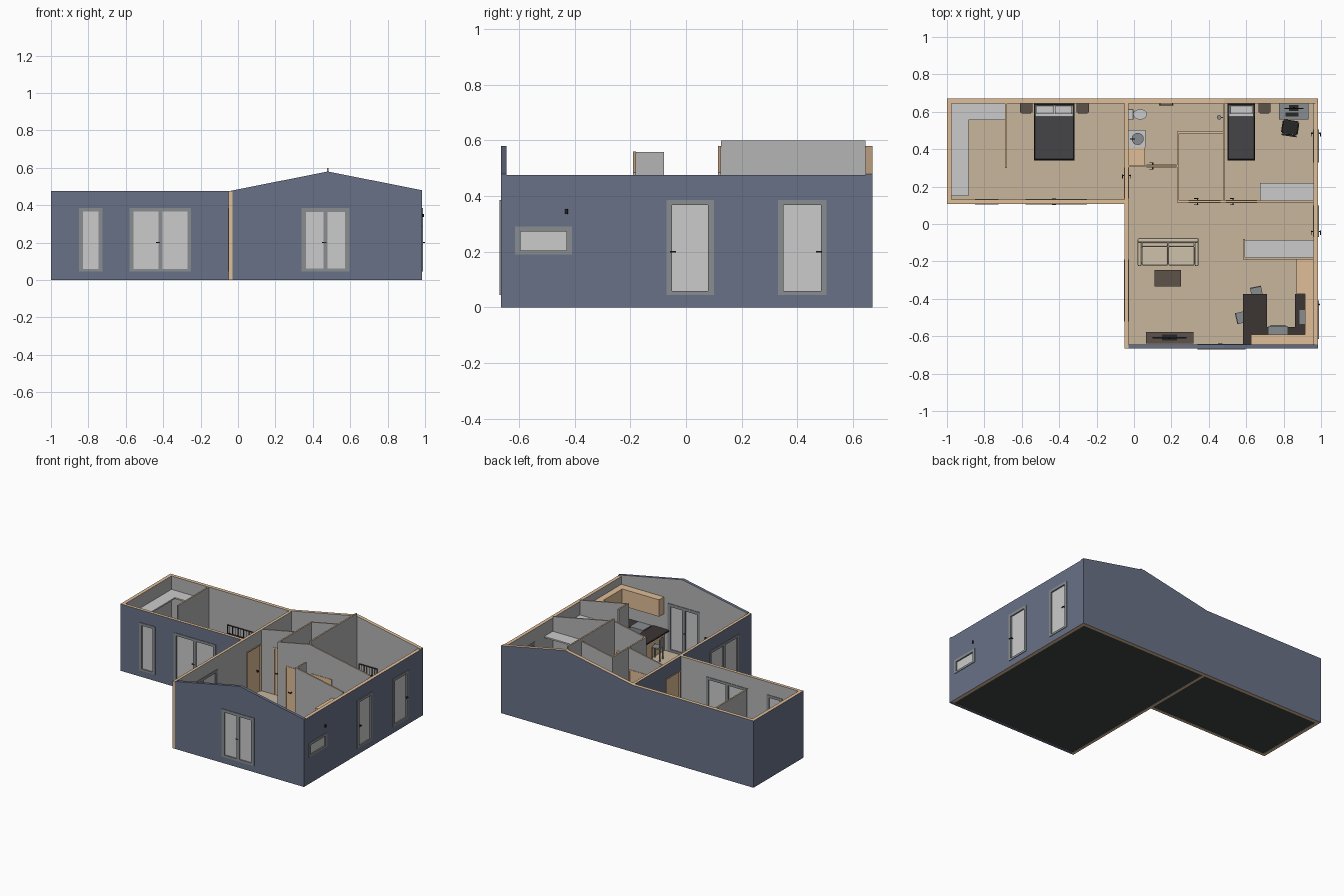
import bpy, bmesh, math
from mathutils import Matrix, Vector

if "Cube" in bpy.data.objects:
    bpy.data.objects.remove(bpy.data.objects["Cube"])

def mat(name, *rgb):
    m = bpy.data.materials.new(name)
    m.diffuse_color = (*rgb, 1)
    m.use_nodes = True
    m.node_tree.nodes["Principled BSDF"].inputs["Base Color"].default_value = m.diffuse_color
    return m

BLUE = mat("blue_cladding", .14, .165, .24)
TAN = mat("timber", .74, .51, .31)
FLOOR = mat("floor_wood", .58, .47, .34)
DARK = mat("dark_base", .05, .055, .055)
FRAME = mat("frame_grey", .25, .27, .28)
PALE = mat("plaster", .46, .46, .46)
BROWN = mat("brown_wood", .11, .085, .07)
BLACK = mat("black_metal", .02, .02, .022)
COVER = mat("bed_cover", .06, .06, .065)
CREAM = mat("cream_fabric", .62, .53, .41)
COUNTER = mat("counter_top", .045, .037, .034)
F = .042  # floor level
RIDGE = .48

def roof(x):
    return .475 + .105 * (1 - abs(x - RIDGE) / .53)

def finish(name, bm, *mats):
    bmesh.ops.recalc_face_normals(bm, faces=bm.faces)
    me = bpy.data.meshes.new(name)
    bm.to_mesh(me)
    bm.free()
    for m in mats:
        if m: me.materials.append(m)
    ob = bpy.data.objects.new(name, me)
    bpy.context.collection.objects.link(ob)
    return ob

def boxes(name, items, m=None, bevel=0, at=(0, 0, 0), turn=0):
    """One object made of boxes given as x0,x1,y0,y1,z0,z1."""
    bm = bmesh.new()
    for x0, x1, y0, y1, z0, z1 in items:
        M = Matrix.Translation(((x0+x1)/2, (y0+y1)/2, (z0+z1)/2)) @ Matrix.Diagonal((x1-x0, y1-y0, z1-z0, 1))
        bmesh.ops.create_cube(bm, size=1, matrix=M)
    ob = finish(name, bm, m)
    ob.location, ob.rotation_euler.z = at, turn
    if bevel:
        b = ob.modifiers.new("bevel", 'BEVEL')
        b.width, b.segments = bevel, 2
    return ob

def cyl(name, loc, r, h, m=None, axis='Z', r2=None, sy=1, n=20):
    bm = bmesh.new()
    R = {'Z': Matrix(), 'X': Matrix.Rotation(math.pi/2, 4, 'Y'), 'Y': Matrix.Rotation(-math.pi/2, 4, 'X')}[axis]
    bmesh.ops.create_cone(bm, cap_ends=True, segments=n, radius1=r, radius2=r if r2 is None else r2, depth=h,
                          matrix=Matrix.Translation(loc) @ R @ Matrix.Diagonal((1, sy, 1, 1)))
    for f in bm.faces: f.smooth = len(f.verts) == 4
    return finish(name, bm, m)

def along(ax, u0, u1, p0, p1, z0, z1):
    return (u0, u1, p0, p1, z0, z1) if ax == 'x' else (p0, p1, u0, u1, z0, z1)

def wall(name, ax, u0, u1, p0, p1, lo, hi, edge=TAN, end=TAN, holes=(), top=lambda u: .475, z0=0):
    """Wall along an axis with rectangular openings (u0,u1,z0,z1) and a shaped top."""
    us = {u0, u1} | {h[i] for h in holes for i in (0, 1)}
    if ax == 'x' and u0 < RIDGE < u1: us.add(RIDGE)
    us, zs = sorted(us), sorted({z0} | {h[i] for h in holes for i in (2, 3)})
    nu, nz = len(us) - 1, len(zs)
    def solid(i, j):
        if not (0 <= i < nu and 0 <= j < nz): return False
        u, z = (us[i] + us[i+1]) / 2, (zs[j] + (zs[j+1] if j + 1 < nz else .47)) / 2
        return not any(a < u < b and c < z < d for a, b, c, d in holes)
    bm, cache = bmesh.new(), {}
    def V(i, j, k):
        if (i, j, k) not in cache:
            z, p = zs[j] if j < nz else top(us[i]), (p0, p1)[k]
            cache[i, j, k] = bm.verts.new((us[i], p, z) if ax == 'x' else (p, us[i], z))
        return cache[i, j, k]
    for i in range(nu):
        for j in range(nz):
            if not solid(i, j): continue
            for k in (0, 1):
                bm.faces.new([V(i, j, k), V(i+1, j, k), V(i+1, j+1, k), V(i, j+1, k)])
            for di, dj, a, b in ((-1, 0, (0, 0), (0, 1)), (1, 0, (1, 0), (1, 1)),
                                 (0, -1, (0, 0), (1, 0)), (0, 1, (0, 1), (1, 1))):
                if not solid(i + di, j + dj):
                    A, B = (i + a[0], j + a[1]), (i + b[0], j + b[1])
                    bm.faces.new([V(*A, 0), V(*B, 0), V(*B, 1), V(*A, 1)])
    bmesh.ops.recalc_face_normals(bm, faces=bm.faces)
    for f in bm.faces:
        n = f.normal.y if ax == 'x' else f.normal.x
        f.material_index = 0 if n < -.9 else 1 if n > .9 else 2 if abs(f.normal.z) > .5 else 3
    return finish(name, bm, lo, hi, edge, end)

def window(name, ax, u0, u1, p0, p1, z0=.045, z1=.385, panes=1, w=.02, e=.004):
    a, b = p0 - e, p1 + e
    bars = [along(ax, u0, u1, a, b, z0, z0 + w*.7), along(ax, u0, u1, a, b, z1 - w*.9, z1)]
    step, glass, mid = (u1 - u0 - w) / panes, [], (p0 + p1) / 2
    for i in range(panes + 1):
        bars.append(along(ax, u0 + i*step, u0 + i*step + w, a, b, z0 + w*.7, z1 - w*.9))
        if i < panes:
            glass.append(along(ax, u0 + i*step + w, u0 + (i+1)*step, mid - .007, mid + .007, z0 + w*.7, z1 - w*.9))
    boxes(name + "_frame", bars, FRAME)
    boxes(name + "_panel", glass)

def handle(name, ax, u, p0, p1, z=.2):
    boxes(name, [along(ax, u - .003, u + .003, p0 - .012, p1 + .012, z - .003, z + .003)]
          + [along(ax, u - .018, u + .004, q - .002, q + .002, z - .003, z + .003) for q in (p0 - .012, p1 + .012)], BLACK)

def door(name, ax, u0, u1, p0, p1, knob):
    boxes(name, [along(ax, u0, u1, (p0+p1)/2 - .004, (p0+p1)/2 + .004, F, .37)], TAN)
    boxes(name + "_trim", [along(ax, a, b, p0 - .003, p1 + .003, c, d) for a, b, c, d in
          ((u0 - .008, u0, F, .378), (u1, u1 + .008, F, .378), (u0, u1, .37, .378))], TAN)
    handle(name + "_handle", ax, knob, p0, p1)

# Floors with dark undersides
for n, x0, x1, y0 in (("main", -.03, .96, -.645), ("wing", -.975, -.05, .13)):
    boxes(n + "_floor", [(x0, x1, y0, .645, .012, F)], FLOOR)
    boxes(n + "_underside", [(x0, x1, y0, .645, .002, .012)], DARK)

# Outer walls
Z = (.045, .385)
wall("front_gable_wall", 'x', -.03, .985, -.666, -.645, BLUE, PALE, BLUE, BLUE, [(.34, .595, *Z)], roof)
wall("back_gable_wall", 'x', -.05, .985, .645, .67, PALE, BLUE, TAN, BLUE, (), roof)
wall("right_wall", 'y', -.645, .645, .96, .985, PALE, BLUE, TAN, BLUE,
     [(-.615, -.41, .19, .29), (-.07, .1, *Z), (.33, .505, *Z)])
wall("main_left_wall", 'y', -.666, .645, -.05, -.03, BLUE, PALE, TAN, TAN,
     [(-.52, -.19, *Z), (.145, .295, F, .37)])
wall("wing_back_wall", 'x', -1, -.05, .645, .67, PALE, BLUE, TAN, BLUE)
wall("wing_left_wall", 'y', .13, .645, -1, -.975, BLUE, PALE, TAN, BLUE)
wall("wing_front_wall", 'x', -1, -.05, .108, .13, BLUE, PALE, TAN, BLUE, [(-.85, -.725, *Z), (-.58, -.25, *Z)])

# Inner partitions
def partition(n, ax, u0, u1, p, holes=(), h=None):
    wall(n, ax, u0, u1, p - .005, p + .005, PALE, PALE, TAN, PALE, holes, roof if ax == 'x' else lambda u: h, F)
partition("wardrobe_partition", 'y', .3, .645, -.685, h=.475)
partition("bath_partition", 'x', -.03, .23, .31, [(.075, .22, F, .37)])
partition("utility_side_partition", 'y', .125, .495, .235, h=roof(.235))
partition("shower_partition", 'x', .24, .475, .49)
partition("ridge_partition", 'y', .125, .645, RIDGE, h=.6)
partition("bedroom_partition", 'x', .23, .96, .12, [(.3, .455, F, .37), (.5, .65, F, .37)])
partition("closet_side_partition", 'y', -.18, -.08, .588, h=roof(.588))
partition("closet_back_partition", 'x', .583, .96, -.185)

# Windows and doors
window("front_double_door", 'x', .34, .595, -.666, -.645, panes=2, w=.023)
window("wing_window", 'x', -.85, -.725, .108, .13)
window("wing_patio_door", 'x', -.58, -.25, .108, .13, panes=2)
window("side_patio_door", 'y', -.52, -.19, -.05, -.03, panes=2)
window("kitchen_window", 'y', -.615, -.41, .96, .985, .19, .29)
window("entry_door", 'y', -.07, .1, .96, .985)
window("bedroom_outer_door", 'y', .33, .505, .96, .985)
handle("entry_handle", 'y', -.04, .96, .985)
handle("bedroom_outer_handle", 'y', .485, .96, .985)
handle("front_handle", 'x', .468, -.657, -.654)
handle("wing_patio_handle", 'x', -.42, .116, .122)
cyl("wall_lamp", (.989, -.43, .345), .005, .018, BLACK)
door("wing_door", 'y', .145, .295, -.05, -.03, .26)
door("bath_door", 'x', .075, .22, .305, .315, .1)
door("utility_door", 'x', .3, .455, .115, .125, .34)
door("bedroom_door", 'x', .5, .65, .115, .125, .53)

# Closet shelves
boxes("wardrobe_shelf", [(-.975, -.885, .15, .645, .37, .38), (-.885, -.69, .555, .645, .37, .38)])
boxes("bedroom_shelf", [(.675, .96, .125, .22, .37, .38)])
boxes("hall_closet_shelf", [(.593, .96, -.18, -.085, .37, .38)])

# Beds and nightstands
def bed(n, x0, x1, pillows, stands):
    rails = []
    for y, h in ((.638, .25), (.34, .15)):
        rails += [(x, x + .006, y, y + .006, F, h) for x in (x0, x1 - .006)]
        rails += [(x0, x1, y, y + .005, z, z + .006) for z in (h - .006, h - .065)]
        k = int((x1 - x0) / .02)
        rails += [(x0 + (x1-x0)*i/k - .0015, x0 + (x1-x0)*i/k + .0015, y + .001, y + .004, h - .065, h) for i in range(1, k)]
    boxes(n + "_frame", rails + [(x0, x1, .34, .64, .075, .085)], BLACK)
    boxes(n + "_mattress", [(x0 + .006, x1 - .006, .347, .636, .085, .125)], None, .006)
    boxes(n + "_cover", [(x0 + .003, x1 - .003, .346, .578, .09, .13)], COVER, .005)
    w = (x1 - x0 - .02) / pillows
    boxes(n + "_pillows", [(x0 + .013 + i*w, x0 + .007 + (i+1)*w, .59, .633, .125, .142) for i in range(pillows)], None, .006)
    for i, x in enumerate(stands):
        boxes(f"{n}_nightstand_{i}", [(x, x + .066, .595, .645, F, .12), (x + .008, x + .058, .591, .595, .09, .112),
                                      (x + .008, x + .058, .591, .595, .055, .08)], BROWN)
bed("double_bed", -.535, -.318, 2, (-.61, -.307))
bed("single_bed", .5, .647, 1, (.665,))

# Desk, monitor and swivel chair
boxes("desk", [(.775, .932, .56, .645, .152, .16), (.775, .782, .565, .64, F, .152), (.925, .932, .565, .64, F, .152)], FRAME)
boxes("monitor", [(.805, .905, .615, .621, .18, .24), (.85, .86, .62, .626, .16, .2), (.83, .88, .605, .635, .16, .163),
                  (.81, .88, .575, .595, .16, .164)], BLACK)
boxes("desk_chair", [(-.04, .04, -.035, .04, .105, .118), (-.04, .04, -.046, -.036, .13, .2), (-.005, .005, -.044, -.034, .11, .14),
      (-.004, .004, -.004, .004, .055, .105), (-.04, .04, -.005, .005, F, .055), (-.005, .005, -.04, .04, F, .055),
      (-.045, -.038, -.03, .03, .14, .146), (.038, .045, -.03, .03, .14, .146)], BLACK, 0, (.835, .515, 0), -.15)

# Bathroom
boxes("toilet_tank", [(-.03, -.003, .558, .614, F, .16)], None, .004)
cyl("toilet_bowl", (.033, .586, .08), .022, .075, r2=.036, sy=.75)
cyl("toilet_lid", (.033, .586, .121), .037, .008, sy=.75)
boxes("vanity", [(-.03, .06, .315, .41, F, .15), (-.03, .06, .41, .5, F, .145)], TAN)
boxes("vanity_top", [(-.03, .062, .41, .502, .145, .152)])
cyl("basin", (.02, .455, .157), .024, .012, FRAME, r2=.032)
boxes("basin_tap", [(-.022, -.017, .452, .458, .152, .185), (-.022, .005, .452, .458, .18, .185)], BLACK)
boxes("towel_rail", [(.135, .21, .634, .639, .22, .225), (.137, .141, .639, .645, .22, .225), (.204, .208, .639, .645, .22, .225)], BLACK)
boxes("shower_pipe", [(.468, .475, .567, .573, .15, .35), (.452, .475, .567, .573, .344, .35)], FRAME)
cyl("shower_head", (.455, .57, .338), .012, .01, FRAME)

# Sofa, coffee table, television
boxes("sofa", [(.02, .345, -.21, -.078, .06, .095), (.02, .345, -.098, -.076, .06, .185),
               (.02, .04, -.225, -.078, .055, .15), (.325, .345, -.225, -.078, .055, .15)], CREAM, .006)
boxes("sofa_cushions", [c for x in (.042, .184) for c in ((x, x + .139, -.222, -.12, .095, .118),
                        (x, x + .139, -.122, -.1, .115, .18))], CREAM, .006)
boxes("sofa_feet", [(x, x + .01, y, y + .01, F, .06) for x in (.03, .325) for y in (-.21, -.095)], BLACK)
boxes("coffee_table", [(.11, .25, -.335, -.245, .098, .108), (.12, .24, -.325, -.255, .06, .065)]
      + [(x, x + .01, y, y + .01, F, .098) for x in (.112, .238) for y in (-.333, -.257)], BROWN)
boxes("media_cabinet", [(.065, .318, -.638, -.578, F, .12)], BROWN)
boxes("television", [(.1, .28, -.612, -.605, .135, .24), (.15, .23, -.622, -.592, .12, .125), (.185, .195, -.615, -.61, .125, .14)], BLACK)

# Kitchen
boxes("bar_base", [(.62, .7, -.645, -.39, F, .185)], TAN)
boxes("bar_top", [(.583, .71, -.645, -.375, .185, .195)], COUNTER)
boxes("base_cabinets", [(.71, .96, -.645, -.56, F, .18), (.87, .96, -.56, -.375, F, .18)], TAN)
boxes("kitchen_counter", [(.71, .96, -.645, -.55, .18, .19), (.862, .96, -.55, -.375, .18, .19)], COUNTER)
boxes("stove", [(.72, .82, -.64, -.545, F, .194), (.73, .81, -.545, -.541, .15, .156)], FRAME)
boxes("sink", [(.885, .945, -.535, -.46, .18, .193)], FRAME)
boxes("upper_cabinets", [(.625, .96, -.645, -.59, .3, .42), (.915, .96, -.59, -.375, .3, .42)], TAN)
boxes("pantry", [(.87, .96, -.375, -.19, F, .42)], TAN)
for i, (x, y, t) in enumerate(((.655, -.365, .2), (.575, -.5, 1.8))):
    boxes(f"bar_stool_{i}", [(-.03, .03, -.03, .03, .13, .138), (-.03, .03, .024, .03, .138, .2)]
          + [(a, a + .006, b, b + .006, F, .13) for a in (-.03, .024) for b in (-.03, .024)], FRAME, 0, (x, y, 0), t)
